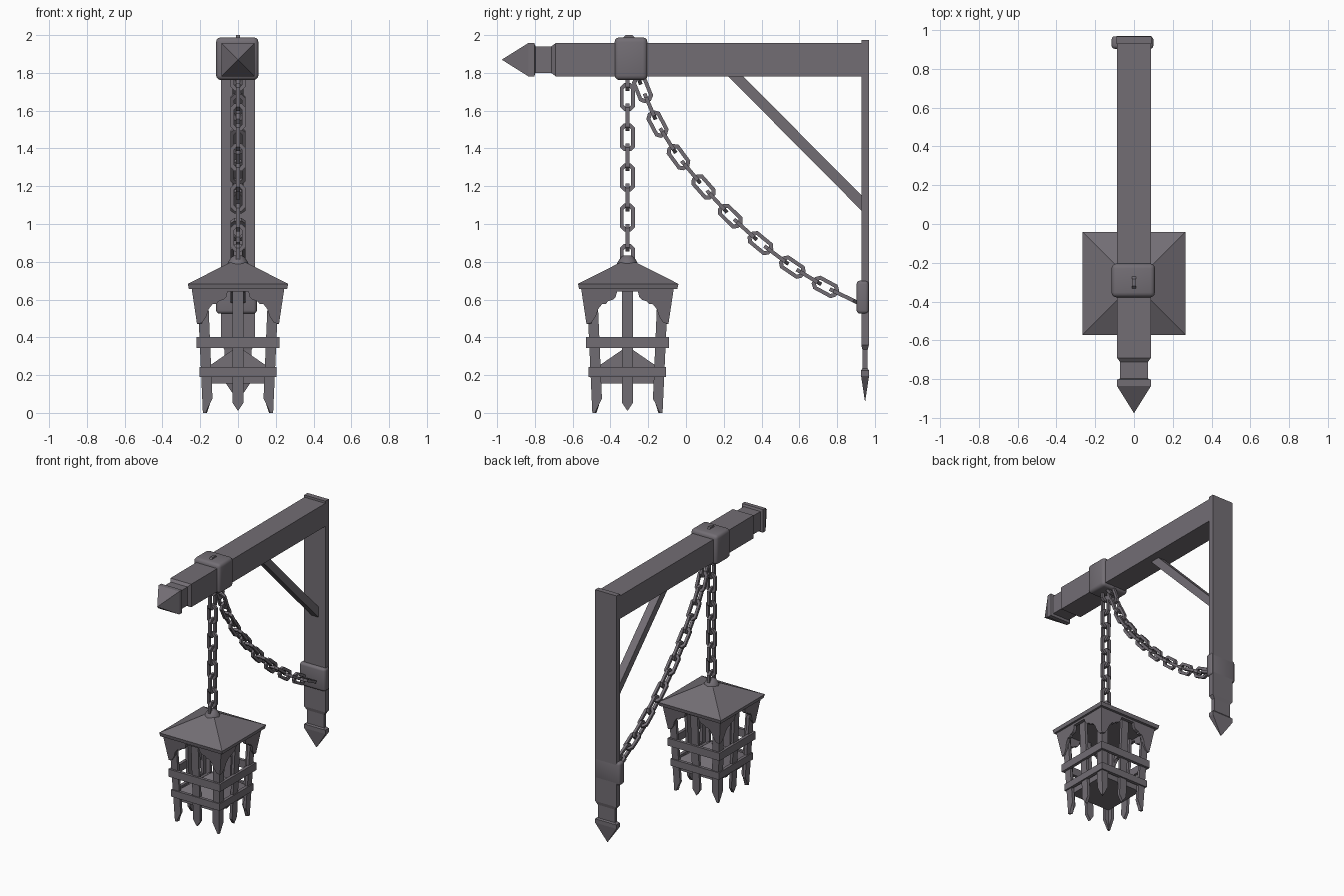
import bpy, bmesh, math
from mathutils import Vector, Matrix

if "Cube" in bpy.data.objects:
    bpy.data.objects.remove(bpy.data.objects["Cube"])

iron = bpy.data.materials.new("dark_grey_iron")
iron.diffuse_color = (0.17, 0.155, 0.175, 1)
iron.use_nodes = True
iron.node_tree.nodes["Principled BSDF"].inputs["Base Color"].default_value = iron.diffuse_color
LY = -0.31  # y of the lantern axis


def finish(bm, name, smooth=None):
    bmesh.ops.recalc_face_normals(bm, faces=bm.faces[:])
    me = bpy.data.meshes.new(name)
    bm.to_mesh(me)
    bm.free()
    me.materials.append(iron)
    ob = bpy.data.objects.new(name, me)
    bpy.context.collection.objects.link(ob)
    if smooth:
        bpy.ops.object.select_all(action='DESELECT')
        ob.select_set(True)
        bpy.context.view_layer.objects.active = ob
        bpy.ops.object.shade_smooth_by_angle(angle=math.radians(smooth))
    return ob


def loft(bm, rings):
    """Skin closed rings of equal length; a cap closes each end."""
    vs = [[bm.verts.new(p) for p in r] for r in rings]
    n = len(vs[0])
    for a, b in zip(vs, vs[1:]):
        for i in range(n):
            j = (i + 1) % n
            bm.faces.new((a[i], a[j], b[j], b[i]))
    bm.faces.new(vs[0][::-1])
    bm.faces.new(vs[-1])


def rect(cx, cy, z, hx, hy):
    return [(cx - hx, cy - hy, z), (cx + hx, cy - hy, z), (cx + hx, cy + hy, z), (cx - hx, cy + hy, z)]


def rounded_box(name, lo, hi, r):
    bm = bmesh.new()
    c = [(a + b) / 2 for a, b in zip(lo, hi)]
    s = [b - a for a, b in zip(lo, hi)]
    bmesh.ops.create_cube(bm, size=1, matrix=Matrix.Translation(c) @ Matrix.Diagonal((*s, 1)))
    bmesh.ops.bevel(bm, geom=bm.edges[:], offset=r, segments=3, profile=0.5, affect='EDGES')
    return finish(bm, name, 40)


# Wall post with a notched, pointed foot
bm = bmesh.new()
post = [(1.975, .09, .02), (.36, .09, .02), (.335, .072, .014), (.235, .072, .014),
        (.225, .09, .021), (.195, .09, .021), (.063, .001, .001)]
loft(bm, [rect(0, .948, z, hx, hy) for z, hx, hy in post])
finish(bm, "wall_post")

# Horizontal beam with a notched, pointed end
bm = bmesh.new()
beam = [(.935, .088), (-.69, .088), (-.712, .071), (-.797, .071),
        (-.803, .088), (-.835, .088), (-.974, .001)]
loft(bm, [[(-h, y, 1.87 - h), (h, y, 1.87 - h), (h, y, 1.87 + h), (-h, y, 1.87 + h)] for y, h in beam])
finish(bm, "beam")

# Diagonal brace
bm = bmesh.new()
brace = [(.21, 1.795), (.29, 1.795), (.935, 1.145), (.935, 1.065)]
loft(bm, [[(x, y, z) for y, z in brace] for x in (-.03, .03)])
finish(bm, "brace")

# Beam clamp and chain anchor plate
rounded_box("beam_clamp", (-.116, -.378, 1.762), (.108, -.204, 1.988), .025)
rounded_box("anchor_plate", (-.116, .903, .525), (.1, .968, .70), .018)


# Chain links: eight-sided loops of square bar
def add_link(bm, centre, along, flat, length=.147, width=.08, w=.02):
    along = Vector(along).normalized()
    X = Vector((1, 0, 0))
    side, nrm = (X.cross(along), X) if flat else (X, X.cross(along))

    def octagon(a, b, c):
        return [(a, b - c), (a - c, b), (c - a, b), (-a, b - c),
                (-a, c - b), (c - a, -b), (a - c, -b), (a, c - b)]
    outer = octagon(width / 2, length / 2, .022)
    inner = octagon(width / 2 - w, length / 2 - w, .012)
    loops = [[bm.verts.new(Vector(centre) + side * u + along * v + nrm * h) for u, v in o]
             for o, h in ((outer, w / 2), (outer, -w / 2), (inner, -w / 2), (inner, w / 2))]
    for k in range(4):
        a, b = loops[k], loops[(k + 1) % 4]
        for i in range(8):
            j = (i + 1) % 8
            bm.faces.new((a[i], a[j], b[j], b[i]))


bm = bmesh.new()
add_link(bm, (0, -.302, 1.927), (0, 0, 1), True)
for i in range(10):
    add_link(bm, (0, LY, 1.778 - .1063 * i), (0, 0, 1), i % 2 == 1)
finish(bm, "hanging_chain")

# Slack chain from the clamp down to the post
path = [(-.292, 1.88), (-.23, 1.714), (-.151, 1.529), (-.04, 1.354), (.093, 1.196), (.235, 1.042),
        (.394, .899), (.563, .772), (.738, .667), (.93, .573)]
pts = [Vector((0, y, z)) for y, z in path]
bm = bmesh.new()
for i in range(len(pts) - 1):
    d = pts[i + 1] - pts[i]
    if i:
        add_link(bm, pts[i], pts[i + 1] - pts[i - 1], True)
    add_link(bm, (pts[i] + pts[i + 1]) / 2, d, False, min(d.length - .147 + .085, .16) + .01)
finish(bm, "slack_chain")

# Lantern roof
bm = bmesh.new()
loft(bm, [rect(0, LY + .004, z, h, h) for z, h in ((.656, .26), (.683, .266), (.795, .045))])
finish(bm, "lantern_roof")

# Roof knob
bm = bmesh.new()
loft(bm, [[(r * math.cos(a * math.pi / 6), LY + r * math.sin(a * math.pi / 6), z) for a in range(12)]
          for z, r in ((.76, .06), (.785, .058), (.805, .048), (.828, .032), (.834, .015))])
finish(bm, "roof_knob", 40)


def panels(name, shapes, rad, t):
    """Plates on all four lantern sides; shapes hold (u, z), rad(z) is the outer distance."""
    bm = bmesh.new()
    for k in range(4):
        M = Matrix.Translation((0, LY, 0)) @ Matrix.Rotation(k * math.pi / 2, 4, 'Z')
        for s in shapes:
            loft(bm, [[M @ Vector((max(-rad(z) + o, min(rad(z) - o, u)), o - rad(z), z)) for u, z in s]
                      for o in (0, t)])
    return finish(bm, name)


def mirrored(s):
    return [(-u, z) for u, z in s[::-1]]


# Slats: one in the middle of each side and an angle at each corner
def slope(z):
    return .186 + .045 * z


mid = [(-.03, .66), (-.03, .055), (0, .01), (.03, .055), (.03, .66)]
corner = [(.16, .66), (.135, .075), (.148, .05), (.172, 0), (1, 0), (1, .66)]
panels("lantern_slats", [mid, corner, mirrored(corner)], slope, .022)

# Scalloped valance below the roof
half = [(1, .66), (1, .47), (.19, .478), (.168, .51), (.155, .55), (.135, .575), (.112, .578),
        (.105, .59), (.075, .60), (.062, .615), (.055, .642)]
panels("lantern_valance", [half + mirrored(half)], lambda z: .217 + .15 * (z - .47), .024)

# Horizontal bands
for name, r, z0, z1 in (("upper_band", .219, .344, .402), ("lower_band", .205, .19, .243)):
    panels(name, [[(-1, z0), (1, z0), (1, z1), (-1, z1)]], lambda z, r=r: r, .024)

# Lantern floor with the raised pyramid inside
bm = bmesh.new()
loft(bm, [rect(0, LY, z, h, h) for z, h in ((.156, .172), (.235, .172), (.345, .012))])
finish(bm, "lantern_floor")
